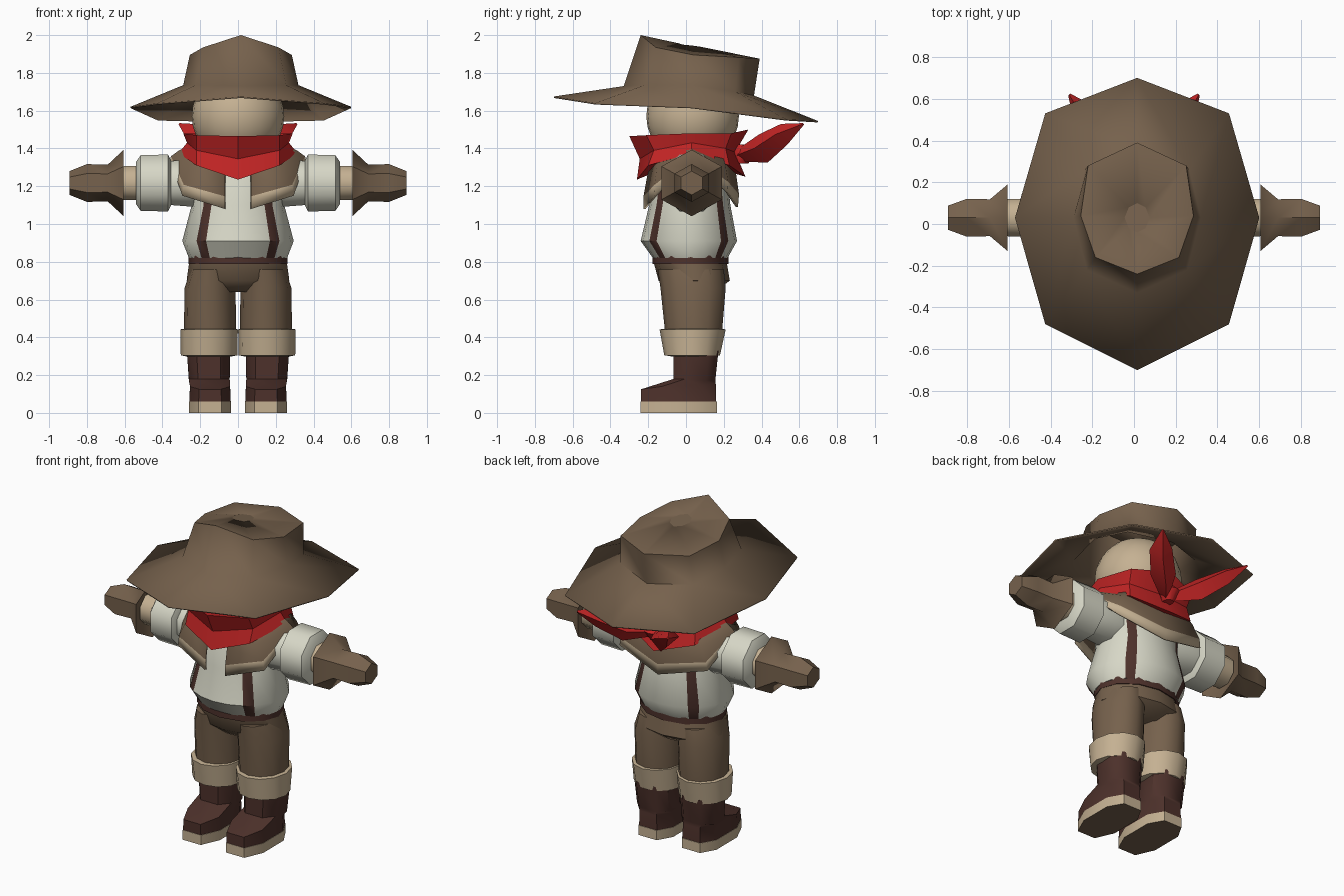
import bpy, bmesh, math
from mathutils import Vector

cube = bpy.data.objects.get("Cube")
if cube:
    bpy.data.objects.remove(cube, do_unlink=True)


def material(name, rgb):
    m = bpy.data.materials.new(name)
    m.use_nodes = True
    m.diffuse_color = (*rgb, 1)
    m.node_tree.nodes["Principled BSDF"].inputs["Base Color"].default_value = (*rgb, 1)
    return m


BROWN = material("warm brown", (0.18, 0.12, 0.073))
TAN = material("tan", (0.56, 0.44, 0.29))
WHITE = material("off white", (0.68, 0.68, 0.57))
DARK = material("dark brown", (0.075, 0.031, 0.024))
RED = material("red", (0.54, 0.018, 0.018))


def loft(name, rings, mats, pick=None, closed=True, caps=True, angle=45, thick=0):
    """Skin a list of rings; pick(row, column) chooses the material slot."""
    bm = bmesh.new()
    rows = [[bm.verts.new(p) for p in r] for r in rings]
    n = len(rows[0])
    for i in range(len(rows) - 1):
        for j in range(n if closed else n - 1):
            k = (j + 1) % n
            f = bm.faces.new((rows[i][j], rows[i + 1][j], rows[i + 1][k], rows[i][k]))
            f.material_index = pick(i, j) if pick else 0
    if caps:
        bm.faces.new(rows[0])
        last = bm.faces.new(rows[-1][::-1])
        last.material_index = pick(len(rows), 0) if pick else 0
        bmesh.ops.recalc_face_normals(bm, faces=bm.faces[:])
    me = bpy.data.meshes.new(name)
    bm.to_mesh(me)
    bm.free()
    for m in mats:
        me.materials.append(m)
    me.polygons.foreach_set("use_smooth", [True] * len(me.polygons))
    me.set_sharp_from_angle(angle=math.radians(angle))
    ob = bpy.data.objects.new(name, me)
    bpy.context.collection.objects.link(ob)
    if thick:
        mod = ob.modifiers.new("thickness", "SOLIDIFY")
        mod.thickness = thick
        mod.offset = -1
    return ob


def angles(n, start=0):
    return [start + 360 * i / n for i in range(n)]


def ring(z, rx, y0, y1, cx=0, degs=angles(12)):
    """Horizontal ellipse from y0 (front) to y1 (back), starting at the front."""
    cy, ry = (y0 + y1) / 2, (y1 - y0) / 2
    return [(cx + rx * math.sin(math.radians(a)), cy - ry * math.cos(math.radians(a)), z)
            for a in degs]


def mirror_ring(half, cx=0):
    """Front-to-back points of one side, completed on the other side."""
    left = [(cx + x, y, z) for x, y, z in half]
    return left + [(cx - x, y, z) for x, y, z in half[-2:0:-1]]


# Hat: crown and wide sloping brim in one sheet
HX = 0.015
hat = [
    mirror_ring([(0, -.04, 1.957), (.04, -.02, 1.95), (.06, .03, 1.945), (.04, .08, 1.938), (0, .1, 1.934)], HX),
    mirror_ring([(0, -.24, 2), (.2, -.16, 1.935), (.27, .04, 1.895), (.235, .28, 1.882), (0, .39, 1.875)], HX),
    mirror_ring([(0, -.33, 1.73), (.24, -.22, 1.735), (.305, .03, 1.735), (.25, .26, 1.7), (0, .36, 1.68)], HX),
    mirror_ring([(0, -.7, 1.675), (.44, -.48, 1.64), (.585, .03, 1.62), (.44, .53, 1.555), (0, .7, 1.545)], HX),
]
loft("hat", hat, [BROWN], caps=False, angle=60, thick=.008)
loft("hat_top", [hat[0], [(x, y, z - .006) for x, y, z in hat[0]]], [BROWN])

# Head
bpy.ops.mesh.primitive_uv_sphere_add(segments=24, ring_count=14, radius=.245, location=(0, .035, 1.57))
head = bpy.context.object
head.name = "head"
head.data.materials.append(TAN)
bpy.ops.object.shade_smooth_by_angle()

# Neckerchief with a point in front and a knot behind
loft("neckerchief", [
    mirror_ring([(0, -.2, 1.45), (.16, -.14, 1.45), (.22, .03, 1.45), (.16, .2, 1.45), (0, .26, 1.45)]),
    mirror_ring([(0, -.3, 1.465), (.22, -.21, 1.47), (.29, .03, 1.48), (.22, .24, 1.48), (0, .33, 1.5)]),
    mirror_ring([(0, -.245, 1.345), (.22, -.17, 1.39), (.27, .03, 1.43), (.21, .21, 1.4), (0, .26, 1.38)]),
    mirror_ring([(0, -.26, 1.235), (.22, -.2, 1.31), (.315, .03, 1.375), (.22, .23, 1.31), (0, .315, 1.25)]),
    mirror_ring([(0, -.1, 1.3), (.1, -.08, 1.33), (.15, .03, 1.36), (.1, .12, 1.33), (0, .15, 1.3)]),
], [RED], caps=False, angle=35)
loft("knot", [ring(1.42, .03, .27, .33), ring(1.38, .06, .25, .37), ring(1.32, .03, .26, .33)], [RED])

# Torso: shirt with suspender columns
half = [0, 18, 35, 48, 70, 90, 110, 132, 145, 162]
body = half + [180] + [360 - a for a in half[:0:-1]]
strap_columns = {2, 7, 12, 17}
loft("shirt", [
    ring(1.42, .15, -.1, .16, degs=body),
    ring(1.33, .26, -.16, .21, degs=body),
    ring(1.1, .245, -.195, .235, degs=body),
    ring(.91, .295, -.24, .27, degs=body),
    ring(.82, .26, -.175, .22, degs=body),
], [WHITE, DARK], pick=lambda i, j: int(j in strap_columns))

# Belt
loft("belt", [ring(.832, .262, -.178, .224), ring(.787, .262, -.178, .224)], [DARK])

# Short cape, open in front, with a tan border
top = [(.07, -.17, 1.37), (.19, -.13, 1.4), (.25, .03, 1.42), (.19, .18, 1.4), (0, .23, 1.38)]
hem = [(.07, -.225, 1.08), (.295, -.165, 1.15), (.36, .03, 1.34), (.3, .22, 1.17), (0, .275, 1.09)]


def blend(t, bulge):
    pts = [Vector(a).lerp(Vector(b), t) for a, b in zip(top, hem)]
    pts = [Vector((p.x * (1 + bulge * (k > 0)), p.y * (1 + bulge), p.z)) for k, p in enumerate(pts)]
    return [tuple(p) for p in pts] + [(-p.x, p.y, p.z) for p in pts[-2::-1]]


loft("cape", [blend(0, 0), blend(.4, .07), blend(.77, .06), blend(1, 0)], [BROWN, TAN],
     pick=lambda i, j: int(i == 2), closed=False, caps=False, thick=.012)

# Hips
loft("hips", [ring(.8, .258, -.172, .215), ring(.7, .272, -.145, .232), ring(.64, .17, -.07, .15)], [BROWN])


def arm_ring(s, x, r, n, squash=1.0):
    """Upright ring around the arm axis, with a corner at the top."""
    return [(s * x, .03 + squash * r * math.sin(math.radians(a)), 1.217 + r * math.cos(math.radians(a)))
            for a in angles(n, 0 if n == 6 else 22.5)]


def arm(name, s, profile, mat, n=8, squash=1.0):
    loft(name, [arm_ring(s, x, r, n, squash) for x, r in profile], [mat])


def boot_ring(cx, zs, y0, y1, w):
    """Eight-sided outline with a narrow toe and heel; zs runs toe to heel."""
    d = y1 - y0
    side = [(.55 * w, y0), (w, y0 + .28 * d), (w, y1 - .22 * d), (.55 * w, y1)]
    pts = [(x, y, z) for (x, y), z in zip(side, zs)]
    return [(cx + x, y, z) for x, y, z in pts] + [(cx - x, y, z) for x, y, z in pts[::-1]]


for s, tag in ((1, "left_"), (-1, "right_")):
    # Sleeve, forearm and flared glove
    arm(tag + "sleeve", s, [(.15, .12), (.25, .135), (.37, .125)], WHITE)
    arm(tag + "sleeve_cuff", s, [(.355, .13), (.37, .163), (.515, .16), (.54, .12)], WHITE)
    arm(tag + "forearm", s, [(.5, .1), (.63, .095)], TAN)
    arm(tag + "glove", s, [(.64, .08), (.605, .176), (.69, .097), (.8, .1), (.892, .063)],
        BROWN, n=6, squash=1.05)

    # Neckerchief tail: a diamond section swept out and up
    tail = []
    for x, y, z, h, w in ((.02, .29, 1.365, .035, .02), (.13, .41, 1.4, .075, .05),
                          (.24, .52, 1.475, .055, .045), (.31, .62, 1.528, .006, .005)):
        tail.append([(s * x, y - .3 * h, z + h), (s * (x + w), y - w, z),
                     (s * x, y + .3 * h, z - h), (s * (x - w), y + w, z)])
    loft(tag + "neckerchief_tail", tail, [RED], angle=30)

    # Trouser leg and turned-up cuff
    cx = s * .148
    loft(tag + "trouser_leg", [ring(.76, .11, -.15, .2, s * .14), ring(.66, .135, -.135, .21, cx),
                               ring(.42, .138, -.11, .19, cx)], [BROWN])
    loft(tag + "trouser_cuff", [ring(.447, .125, -.09, .17, s * .153), ring(.442, .152, -.14, .21, s * .153),
                                ring(.305, .15, -.115, .18, s * .153), ring(.295, .1, -.05, .14, s * .153)], [TAN])

    # Boot and sole
    loft(tag + "boot", [
        boot_ring(cx + s * .008, (.33,) * 4, -.065, .172, .115),
        boot_ring(cx + s * .004, (.18, .18, .17, .17), -.065, .155, .108),
        boot_ring(cx, (.125, .14, .15, .15), -.238, .158, .106),
        boot_ring(cx, (.055,) * 4, -.238, .16, .11)], [DARK])
    loft(tag + "sole", [boot_ring(cx, (z,) * 4, -.24, .163, .112) for z in (.06, 0)],
         [TAN, BROWN], pick=lambda i, j: int(i == 2))
